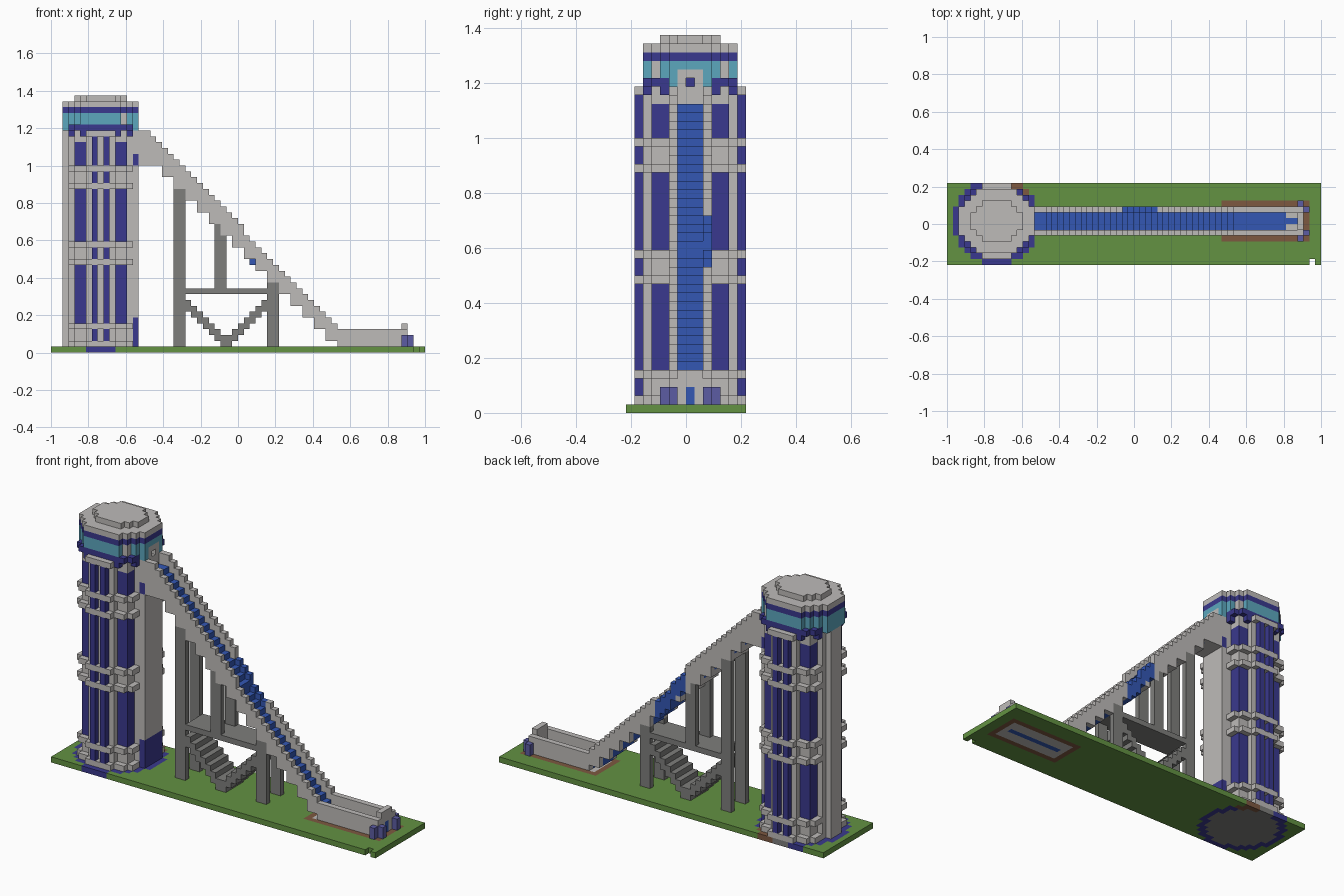
import bpy, bmesh

cube = bpy.data.objects.get("Cube")
if cube:
    bpy.data.objects.remove(cube)

U = 1 / 32  # size of one block
COLOURS = {
    "light_grey": (190, 187, 185),
    "dark_grey": (126, 126, 124),
    "grass_green": (99, 146, 66),
    "navy": (58, 57, 142),
    "slide_blue": (51, 87, 180),
    "glass_cyan": (92, 167, 190),
    "brown": (125, 88, 64),
    "lilac": (92, 92, 163),
}
MATS = {}
for label, rgb in COLOURS.items():
    lin = [((c / 255 + 0.055) / 1.055) ** 2.4 for c in rgb] + [1]
    m = bpy.data.materials.new(label)
    m.use_nodes = True
    m.diffuse_color = lin
    m.node_tree.nodes["Principled BSDF"].inputs["Base Color"].default_value = lin
    MATS[label] = m

SIDES = [(a, s) for a in range(3) for s in (0, 1)]


def part(name, cells):
    """Turn a {(x, y, z): colour} block map into one mesh of its outer faces."""
    used = sorted(set(cells.values()))
    bm = bmesh.new()
    verts = {}

    def vert(p):
        if p not in verts:
            verts[p] = bm.verts.new((p[0] * U - 1, (p[1] - 7) * U, p[2] * U))
        return verts[p]

    for cell, colour in cells.items():
        for axis, side in SIDES:
            near = list(cell)
            near[axis] += 2 * side - 1
            if tuple(near) in cells:
                continue
            b, c = (axis + 1) % 3, (axis + 2) % 3
            ring = []
            for db, dc in ((0, 0), (1, 0), (1, 1), (0, 1)):
                p = list(cell)
                p[axis] += side
                p[b] += db
                p[c] += dc
                ring.append(vert(tuple(p)))
            face = bm.faces.new(ring if side else ring[::-1])
            face.material_index = used.index(colour)
    mesh = bpy.data.meshes.new(name)
    bm.to_mesh(mesh)
    bm.free()
    for label in used:
        mesh.materials.append(MATS[label])
    ob = bpy.data.objects.new(name, mesh)
    bpy.context.collection.objects.link(ob)
    return ob


def fill(cells, xs, ys, zs, colour):
    """Fill an inclusive block range."""
    for x in range(xs[0], xs[1] + 1):
        for y in range(ys[0], ys[1] + 1):
            for z in range(zs[0], zs[1] + 1):
                cells[x, y, z] = colour


# Ground slab, with the tower floor and the pool floor set into it
CX, CY = 8, 7  # tower centre block
ground = {}
fill(ground, (0, 63), (0, 13), (0, 0), "grass_green")
for (x, y, z) in ground:
    r = ((x - CX) ** 2 + (y - CY) ** 2) ** 0.5
    if r < 6.2:
        ground[x, y, z] = "dark_grey"
    elif r < 7.3:
        ground[x, y, z] = "brown" if y > 11 and x > CX - 2 else "navy"
fill(ground, (47, 61), (4, 10), (0, 0), "brown")
fill(ground, (48, 60), (5, 9), (0, 0), "light_grey")
fill(ground, (49, 59), (7, 7), (0, 0), "slide_blue")
del ground[62, 0, 0]
part("ground", ground)

# Tower shaft: stepped round plan, navy window strips, grey bands
HALF = {0: 6, 1: 6, 2: 5, 3: 4, 4: 4, 5: 2}  # half width per row off centre
BANDS = (1, 15, 28)
shaft = {}
for z in range(1, 38):
    band = any(b <= z <= b + 3 for b in BANDS) or z >= 36
    rim = any(z in (b, b + 3) for b in BANDS)
    for dy in range(-5, 6):
        for dx in range(-HALF[abs(dy)], HALF[abs(dy)] + 1):
            corner = abs(dx) > 2 and abs(dy) > 2
            shaft[CX + dx, CY + dy, z] = "navy" if corner and not band else "light_grey"
    for s in (-1, 1):
        # twin strips on the front and back
        for t in (-1, 1):
            shaft[CX + t, CY + 6 * s, z] = "navy"
            shaft[CX + t, CY + 5 * s, z] = "navy"
            if rim:
                # rims stand one block proud of the corners
                for dx, dy in ((3, 5), (4, 5), (5, 3), (5, 4)):
                    shaft[CX + t * dx, CY + s * dy, z] = "light_grey"
        if rim or z == 37:
            fill(shaft, (CX - 2, CX + 2), (CY + 6 * s, CY + 6 * s), (z, z), "light_grey")
# flat panel below the slide, with a door at its foot
fill(shaft, (14, 14), (5, 9), (1, 37), "light_grey")
fill(shaft, (14, 14), (5, 9), (1, 5), "navy")
for y in (5, 9):
    fill(shaft, (14, 14), (y, y), (32, 33), "navy")
part("tower_shaft", shaft)

# Tower head: navy sill, glass, navy stripe, grey roof in two steps
head = {}
WIDE = {0: 6, 1: 6, 2: 6, 3: 5, 4: 4, 5: 3}
for z in range(37, 43):
    for dy in range(-5, 6):
        w = WIDE[abs(dy)]
        if z == 38:
            w = max(w, min(w + 1, 5))
        for dx in range(-w, w + 1):
            if z == 37:
                if not (3 <= abs(dx) <= 5 and abs(dy) > 2):
                    continue
                colour = "navy"
            elif z == 38:
                colour = "navy" if abs(dx) < 6 else "glass_cyan"
            elif z < 41:
                post = dx == 4 and abs(dy) == 4
                colour = "light_grey" if post else "glass_cyan"
            else:
                colour = "navy" if z == 41 else "light_grey"
            head[CX + dx, CY + dy, z] = colour
for dy, w in ((0, 4), (1, 4), (2, 3), (3, 2)):
    for y in {CY + dy, CY - dy}:
        fill(head, (CX - w, CX + w), (y, y), (43, 43), "light_grey")
# slide portal
fill(head, (14, 14), (6, 8), (38, 39), "light_grey")
del head[14, 7, 38]
part("tower_head", head)


# Slide: two stepped side walls with a blue channel between them
def slide_top(x):
    return 38 if x <= 16 else max(4, round(38 - (x - 16) * 34 / 33))


def slide_bottom(x):
    return 32 if x <= 17 else max(1, round(32 - (x - 17.5)))


slide = {}
for x in range(15, 61):
    top, low = slide_top(x), slide_bottom(x)
    for y in (5, 9):
        fill(slide, (x, x), (y, y), (low, top - 1), "light_grey")
    floor = max(top - 2, 2)
    fill(slide, (x, x), (6, 8), (low, floor - 1), "light_grey")
    paint = (6, 8) if x < 58 else (7, 7)
    fill(slide, (x, x), paint, (max(floor - 2, low), floor - 1), "slide_blue")
    if 30 <= x <= 35:  # open stretch in the back wall
        fill(slide, (x, x), (9, 9), (top - 4, top - 2), "slide_blue")
        del slide[x, 9, top - 1]
part("slide", slide)

# End wall of the pool with its spout and corner posts
end = {}
fill(end, (60, 60), (5, 9), (1, 3), "light_grey")
fill(end, (60, 60), (6, 8), (4, 4), "light_grey")
end[60, 7, 1] = "brown"
end[60, 7, 2] = "slide_blue"
part("pool_end_wall", end)
posts = {}
for y_out, y_in in ((4, 5), (10, 9)):
    fill(posts, (60, 60), (y_out, y_out), (1, 2), "lilac")
    fill(posts, (61, 61), (y_in, y_in), (1, 2), "lilac")
part("pool_posts", posts)

# Support frame: paired columns, deck and a stepped V brace
frame = {}
for y in (5, 9):
    for x0, z0 in ((21, 1), (28, 11), (37, 1)):
        for x in (x0, x0 + 1):
            fill(frame, (x, x), (y, y), (z0, slide_bottom(x) - 1), "dark_grey")
part("support_columns", frame)
deck = {}
fill(deck, (23, 38), (5, 9), (10, 10), "dark_grey")
part("support_deck", deck)
brace = {}
for k in range(7):
    z = 8 - k
    for x in (23 + k, 36 - k):
        fill(brace, (x, x), (5, 9), (max(1, z - 1), z), "dark_grey")
fill(brace, (29, 30), (5, 9), (1, 2), "dark_grey")
part("support_brace", brace)
